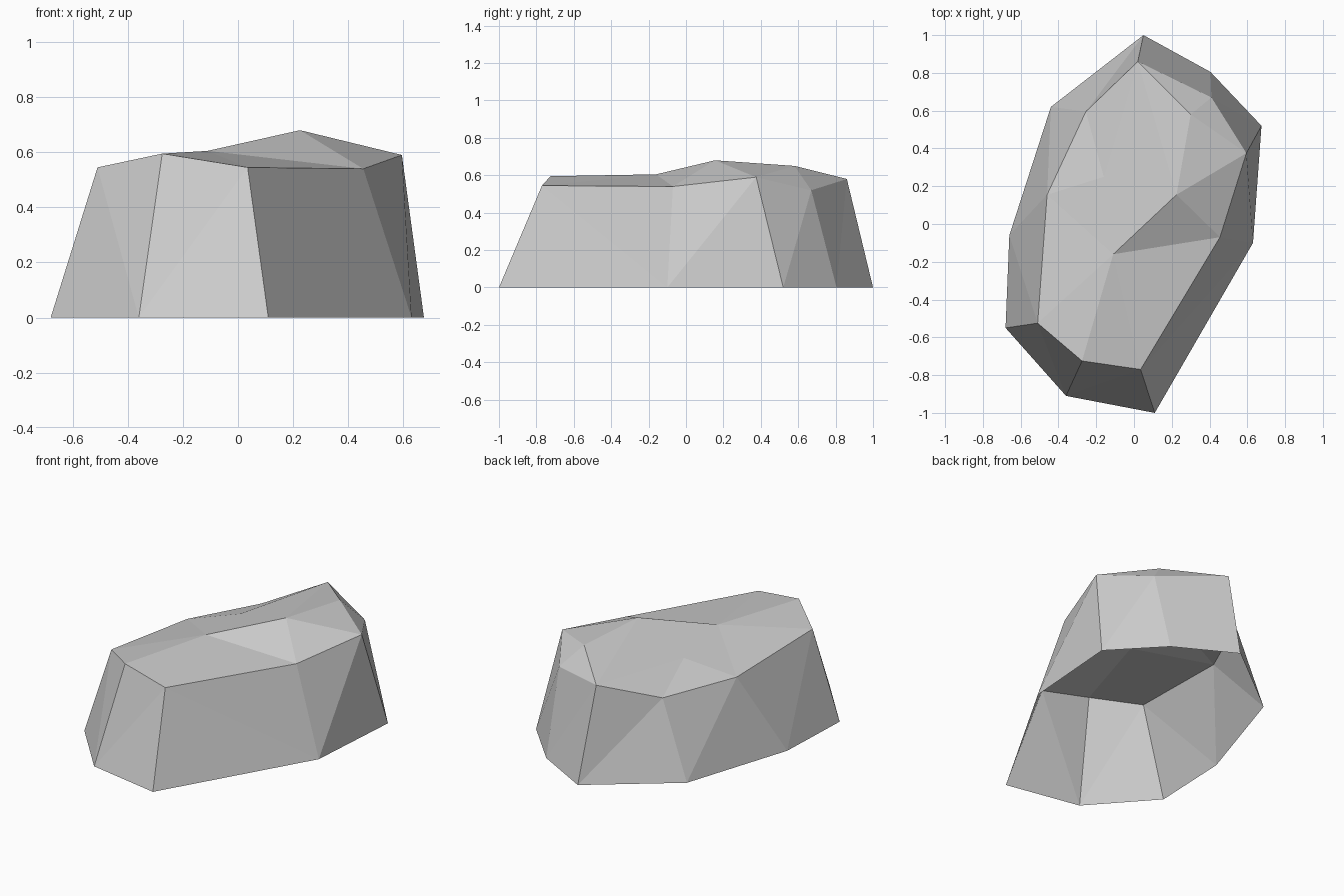
import bpy
import bmesh

# Remove the default cube only
cube = bpy.data.objects.get("Cube")
if cube:
    bpy.data.objects.remove(cube, do_unlink=True)

# Matte grey stone
stone = bpy.data.materials.new("stone_grey")
stone.use_nodes = True
grey = (0.6, 0.6, 0.6, 1)
stone.diffuse_color = grey
shader = next(n for n in stone.node_tree.nodes if n.type == "BSDF_PRINCIPLED")
shader.inputs["Base Color"].default_value = grey
shader.inputs["Roughness"].default_value = 0.9

# Ground outline, counter-clockwise from the front tip
ground_outline = [
    (0.11, -1), (0.63, -0.1), (0.675, 0.52), (0.405, 0.805), (0.05, 1),
    (-0.44, 0.62), (-0.66, -0.06), (-0.68, -0.55), (-0.36, -0.91),
]

# Shoulder rim, one corner above each ground corner
rim_outline = {
    "front_tip": (0.035, -0.77, 0.545),
    "left_notch": (0.455, -0.07, 0.54),
    "left_peak": (0.595, 0.375, 0.59),
    "back_left": (0.41, 0.67, 0.52),
    "back_tip": (0.02, 0.86, 0.58),
    "back_right": (-0.255, 0.595, 0.473),
    "right_side": (-0.46, 0.155, 0.49),
    "front_right": (-0.51, -0.525, 0.545),
    "front_edge": (-0.275, -0.725, 0.595),
}

# High points inside the rim
crest_points = {
    "hollow": (-0.11, -0.16, 0.605),
    "summit": (0.225, 0.155, 0.68),
    "back_knob": (0.3, 0.58, 0.65),
    "slope": (-0.16, 0.25, 0.566),
}

# Each fan is a hub and the corners it joins, in order
crown_fans = [
    ("hollow", ["right_side", "front_right", "front_edge", "front_tip",
                "left_notch", "summit"]),
    ("summit", ["left_notch", "left_peak", "back_knob", "back_tip"]),
    ("back_knob", ["left_peak", "back_left", "back_tip"]),
    ("slope", ["summit", "back_tip", "back_right", "right_side",
               "hollow", "summit"]),
]

# Walls whose facet crease leans the other way
reversed_creases = {"front_tip", "front_right"}


def build_walls(bm, ground, rim, names):
    """Join the ground outline to the rim with two facets per side."""
    count = len(ground)
    for i in range(count):
        j = (i + 1) % count
        low, low_next = ground[i], ground[j]
        high, high_next = rim[i], rim[j]
        if names[i] in reversed_creases:
            bm.faces.new((low, low_next, high))
            bm.faces.new((low_next, high_next, high))
        else:
            bm.faces.new((low, low_next, high_next))
            bm.faces.new((low, high_next, high))


def build_crown(bm, corners):
    """Cover the top with triangular facets around each hub."""
    for hub, edge in crown_fans:
        for start, end in zip(edge, edge[1:]):
            bm.faces.new((corners[hub], corners[start], corners[end]))


# Boulder shell, open underneath
bm = bmesh.new()
ground = [bm.verts.new((x, y, 0)) for x, y in ground_outline]
corners = {name: bm.verts.new(co)
           for name, co in (rim_outline | crest_points).items()}
names = list(rim_outline)
build_walls(bm, ground, [corners[name] for name in names], names)
build_crown(bm, corners)
bmesh.ops.recalc_face_normals(bm, faces=bm.faces[:])

# An open shell should face outwards: the crown must look up
bm.normal_update()
if sum(face.normal.z * face.calc_area() for face in bm.faces) < 0:
    bmesh.ops.reverse_faces(bm, faces=bm.faces[:])

mesh = bpy.data.meshes.new("boulder")
bm.to_mesh(mesh)
bm.free()
mesh.materials.append(stone)
boulder = bpy.data.objects.new("boulder", mesh)
bpy.context.collection.objects.link(boulder)
